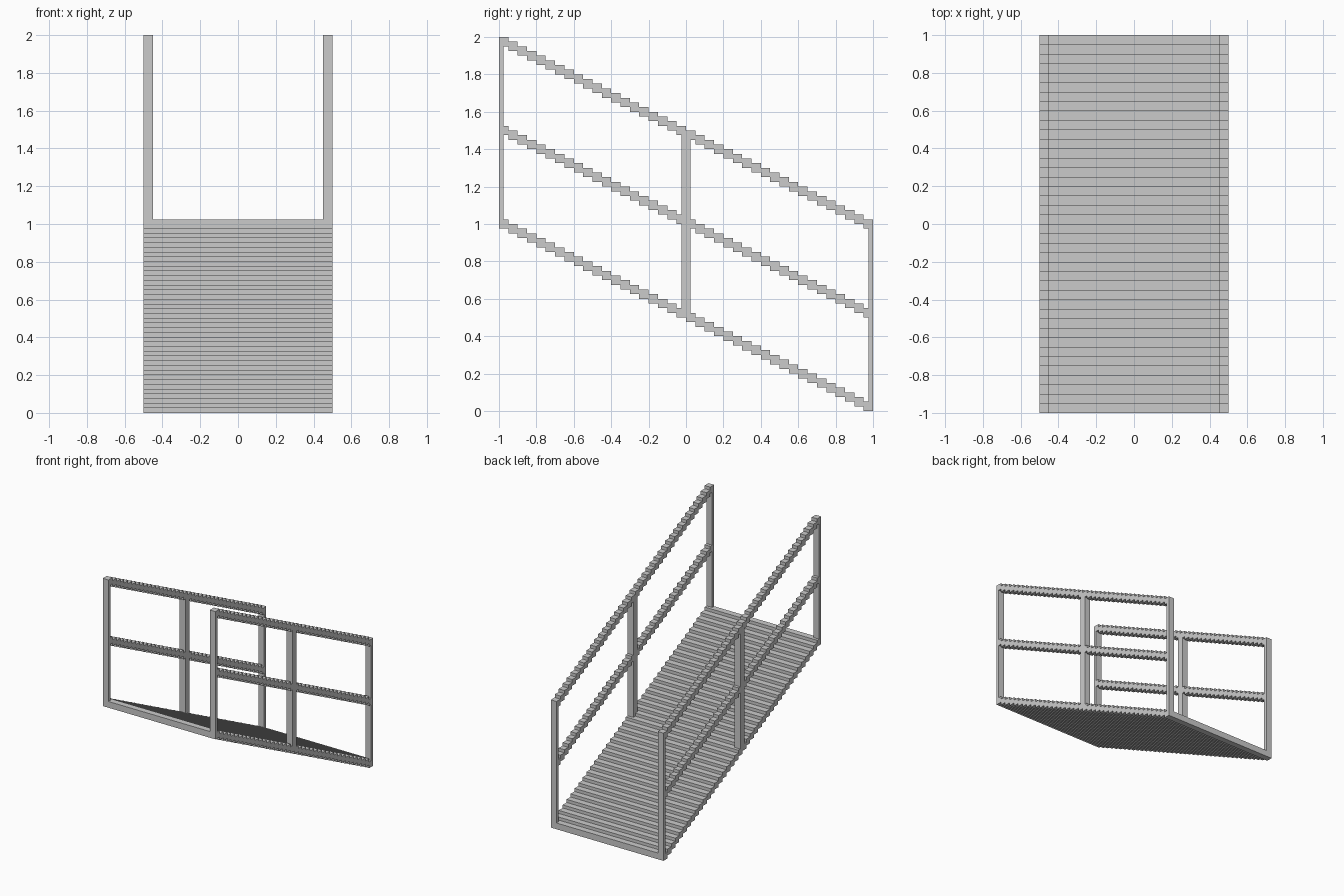
import bpy
import bmesh

STEPS = 40          # treads along the ramp
RUN = 0.05          # depth of one tread
DROP = 0.025        # fall from one tread to the next
THICK = 0.05        # bar and tread thickness
HALF_W = 0.5        # half of the ramp width

cube = bpy.data.objects.get("Cube")
if cube:
    bpy.data.objects.remove(cube, do_unlink=True)

grey = bpy.data.materials.new("plain_grey")
grey.use_nodes = True
colour = (0.6, 0.6, 0.6, 1.0)
grey.diffuse_color = colour
grey.node_tree.nodes["Principled BSDF"].inputs["Base Color"].default_value = colour


def extrude_profile(name, outline, x0, x1):
    """Extrude a closed (y, z) outline from x0 to x1."""
    bm = bmesh.new()
    face = bm.faces.new([bm.verts.new((x0, y, z)) for y, z in outline])
    result = bmesh.ops.extrude_face_region(bm, geom=[face])
    moved = [v for v in result["geom"] if isinstance(v, bmesh.types.BMVert)]
    bmesh.ops.translate(bm, verts=moved, vec=(x1 - x0, 0, 0))
    bmesh.ops.recalc_face_normals(bm, faces=bm.faces)
    mesh = bpy.data.meshes.new(name)
    bm.to_mesh(mesh)
    bm.free()
    mesh.materials.append(grey)
    obj = bpy.data.objects.new(name, mesh)
    bpy.context.collection.objects.link(obj)
    return obj


def stair_line(top):
    """Stepped line falling from front to back."""
    points = []
    for i in range(STEPS):
        y, z = -1 + i * RUN, top - i * DROP
        points += [(y, z), (y + RUN, z)]
    return points


def stepped_bar(name, top, x0, x1):
    outline = stair_line(top) + stair_line(top - THICK)[::-1]
    return extrude_profile(name, outline, x0, x1)


def post(name, y0, y1, z0, z1, x0, x1):
    return extrude_profile(name, [(y0, z0), (y1, z0), (y1, z1), (y0, z1)], x0, x1)


# Stepped deck across the full width
stepped_bar("deck", 1.025, -HALF_W, HALF_W)

# Railings on both sides
for side, x0 in (("left", HALF_W - THICK), ("right", -HALF_W)):
    x1 = x0 + THICK
    stepped_bar(side + "_top_rail", 2.0, x0, x1)
    stepped_bar(side + "_middle_rail", 1.525, x0, x1)
    post(side + "_front_post", -1, -0.975, 1.0, 2.0, x0, x1)
    post(side + "_middle_post", -0.025, 0.025, 0.5, 1.5, x0, x1)
    post(side + "_back_post", 0.975, 1, 0, 1.025, x0, x1)
